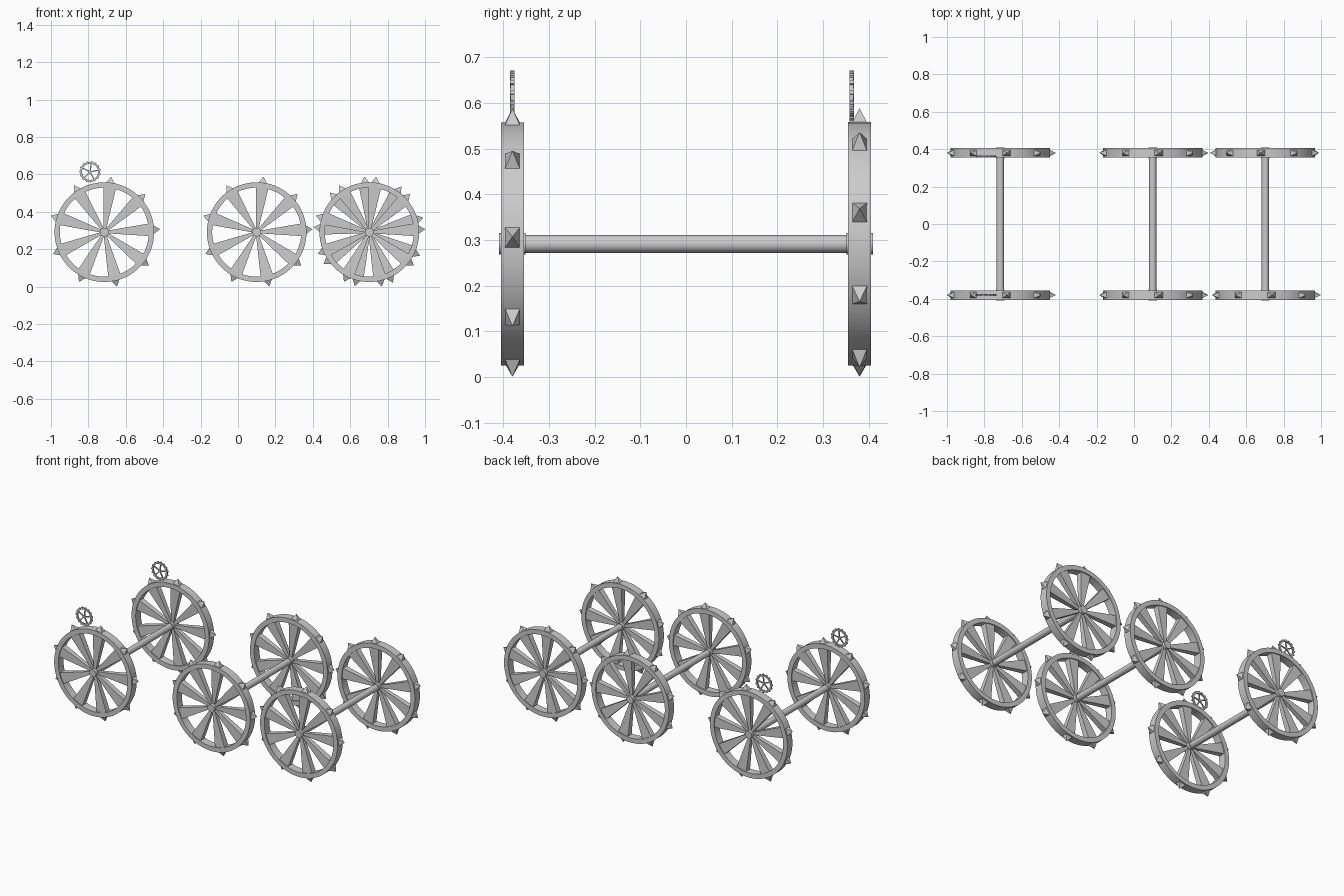
import bpy, bmesh
from math import sin, cos, pi, radians, tau

if "Cube" in bpy.data.objects:
    bpy.data.objects.remove(bpy.data.objects["Cube"])

ZC, YC = 0.2915, 0.38


def polar(a, r, t=0.0, y=0.0):
    """Point at radius r on angle a, shifted t along the tangent, y along the axle."""
    return (r * cos(a) - t * sin(a), y, r * sin(a) + t * cos(a))


def hexa(bm, a, r0, t0, y0, r1, t1, y1):
    """Tapered block pointing radially outwards."""
    lo = [bm.verts.new(polar(a, r0, s * t0, q * y0)) for s, q in ((-1, -1), (1, -1), (1, 1), (-1, 1))]
    hi = [bm.verts.new(polar(a, r1, s * t1, q * y1)) for s, q in ((-1, -1), (1, -1), (1, 1), (-1, 1))]
    bm.faces.new(lo)
    bm.faces.new(hi[::-1])
    for i in range(4):
        j = (i + 1) % 4
        bm.faces.new((lo[j], lo[i], hi[i], hi[j]))


def spike(bm, a, r0, t, y, r1):
    """Four-sided pyramid on the rim."""
    base = [bm.verts.new(polar(a, r0, s * t, q * y)) for s, q in ((-1, -1), (1, -1), (1, 1), (-1, 1))]
    tip = bm.verts.new(polar(a, r1))
    bm.faces.new(base)
    for i in range(4):
        bm.faces.new((base[(i + 1) % 4], base[i], tip))


def lathe(bm, profile, n):
    """Revolve a closed (radius, y) profile around the y axis."""
    rings = [[bm.verts.new(polar(tau * i / n, r, 0, y)) for r, y in profile] for i in range(n)]
    m = len(profile)
    for i in range(n):
        a, b = rings[i], rings[(i + 1) % n]
        for k in range(m):
            bm.faces.new((a[k], a[(k + 1) % m], b[(k + 1) % m], b[k]))


def disc(bm, r, y0, y1, n):
    """Solid cylinder along y."""
    lo = [bm.verts.new(polar(tau * i / n, r, 0, y0)) for i in range(n)]
    hi = [bm.verts.new(polar(tau * i / n, r, 0, y1)) for i in range(n)]
    bm.faces.new(lo)
    bm.faces.new(hi[::-1])
    for i in range(n):
        j = (i + 1) % n
        bm.faces.new((lo[i], lo[j], hi[j], hi[i]))


def finish(bm, name):
    bmesh.ops.recalc_face_normals(bm, faces=bm.faces)
    me = bpy.data.meshes.new(name)
    bm.to_mesh(me)
    bm.free()
    me.shade_smooth()
    me.set_sharp_from_angle(angle=radians(30))
    return me


def place(name, mesh, loc, turn=0.0):
    ob = bpy.data.objects.new(name, mesh)
    ob.location = loc
    ob.rotation_euler = (0, -turn, 0)
    bpy.context.collection.objects.link(ob)


# Spiked wheel: rim, hub, nine flared spokes and nine spikes
bm = bmesh.new()
lathe(bm, [(0.238, -0.025), (0.2665, -0.025), (0.2665, 0.025), (0.238, 0.025)], 64)
disc(bm, 0.0235, -0.029, 0.029, 24)
for i in range(9):
    a = i * tau / 9
    hexa(bm, a, 0.015, 0.007, 0.010, 0.243, 0.034, 0.019)
    spike(bm, a, 0.262, 0.024, 0.0175, 0.2985)
wheel = finish(bm, "spiked_wheel")

# Axle rod
bm = bmesh.new()
disc(bm, 0.0195, -0.37, 0.37, 32)
axle = finish(bm, "axle")

# Small toothed wheel with five thin spokes
bm = bmesh.new()
lathe(bm, [(0.043, -0.004), (0.053, -0.004), (0.053, 0.004), (0.043, 0.004)], 40)
disc(bm, 0.008, -0.005, 0.005, 16)
for i in range(5):
    hexa(bm, i * tau / 5, 0.004, 0.003, 0.003, 0.046, 0.003, 0.003)
for i in range(15):
    hexa(bm, i * tau / 15, 0.051, 0.005, 0.005, 0.057, 0.004, 0.005)
gear = finish(bm, "small_gear")

# Three axles with wheel pairs; the last back wheel is turned slightly
base = radians(3)
for label, x, back in (("left", -0.7146, 0), ("middle", 0.1, 0), ("right", 0.702, 12)):
    place(label + "_axle", axle, (x, 0, ZC))
    place(label + "_front_wheel", wheel, (x, -YC, ZC), base)
    place(label + "_back_wheel", wheel, (x, YC, ZC), base + radians(back))

# Small gears above the left pair
place("front_gear", gear, (-0.791, -0.38, 0.614), radians(10))
place("back_gear", gear, (-0.791, 0.3625, 0.614), radians(10))
